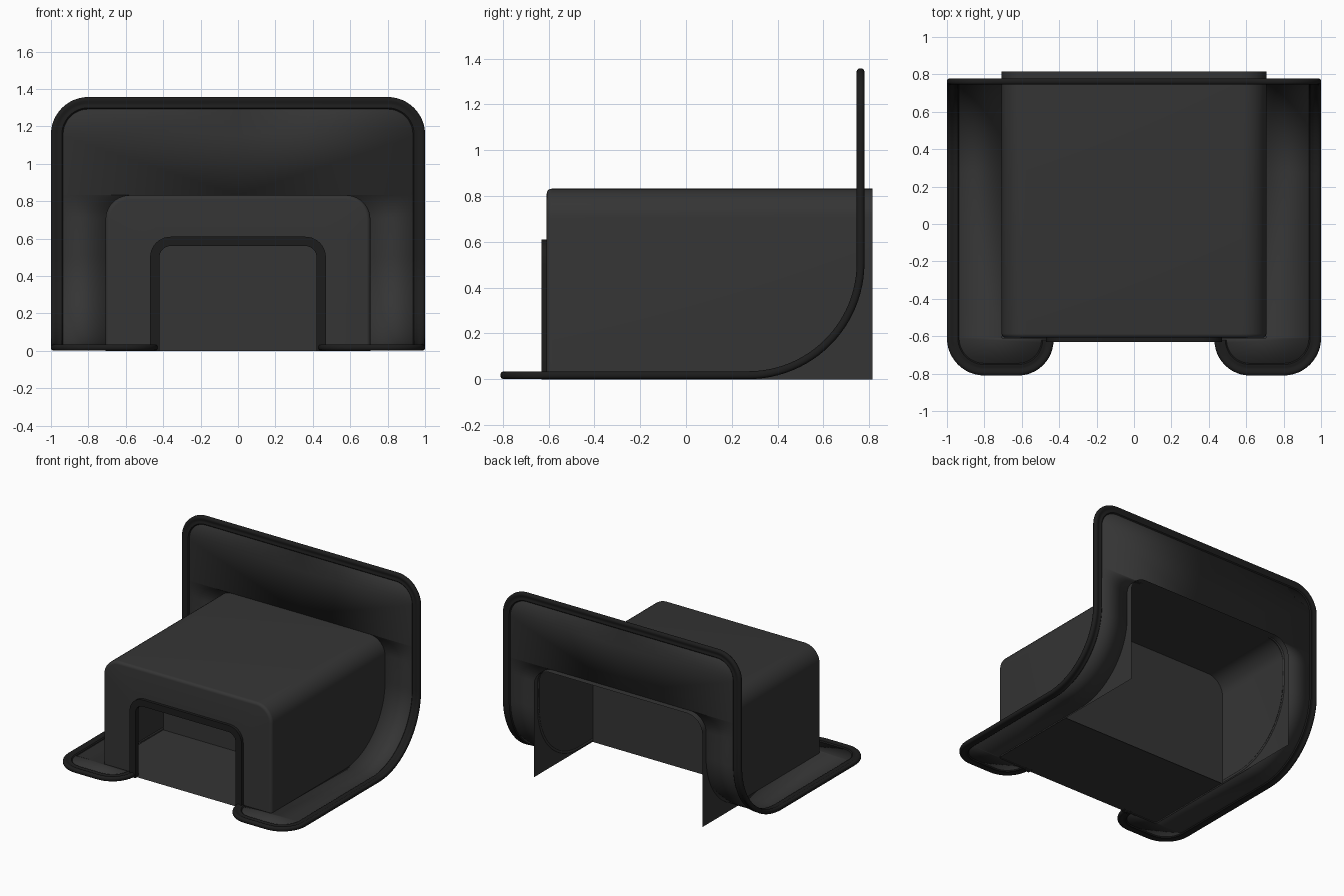
import bpy, bmesh
from math import sin, cos, pi, sqrt

if "Cube" in bpy.data.objects:
    bpy.data.objects.remove(bpy.data.objects["Cube"])


def material(name, v):
    m = bpy.data.materials.new(name)
    m.diffuse_color = (v, v, v, 1)
    m.use_nodes = True
    m.node_tree.nodes["Principled BSDF"].inputs["Base Color"].default_value = m.diffuse_color
    return m


BODY = material("dark_plastic", 0.035)
TRIM = material("black_rubber", 0.012)


def make(name, verts, faces, mat, mirror=False, thick=0):
    me = bpy.data.meshes.new(name)
    me.from_pydata(verts, [], faces)
    bm = bmesh.new()
    bm.from_mesh(me)
    bmesh.ops.remove_doubles(bm, verts=bm.verts, dist=1e-5)
    bmesh.ops.recalc_face_normals(bm, faces=bm.faces)
    bm.to_mesh(me)
    bm.free()
    ob = bpy.data.objects.new(name, me)
    bpy.context.collection.objects.link(ob)
    me.materials.append(mat)
    bpy.ops.object.select_all(action='DESELECT')
    ob.select_set(True)
    bpy.context.view_layer.objects.active = ob
    bpy.ops.object.shade_smooth_by_angle(angle=0.6)
    if thick:
        s = ob.modifiers.new("thickness", 'SOLIDIFY')
        s.thickness, s.offset = thick, 0
    if mirror:
        ob.modifiers.new("mirror", 'MIRROR')
    return ob


def loft(name, loops, mat, closed=False, **kw):
    n = len(loops[0])
    verts = [p for l in loops for p in l]
    faces = []
    for i in range(len(loops) - 1):
        for j in range(n if closed else n - 1):
            k = (j + 1) % n
            faces.append((i*n + j, i*n + k, (i+1)*n + k, (i+1)*n + j))
    if closed:
        faces += [tuple(range(n)), tuple(range((len(loops)-1)*n, len(loops)*n))]
    return make(name, verts, faces, mat, **kw)


def arch(w, h, r, y, n=10):
    """Doorway outline with rounded top corners."""
    pts = [(-w, y, 0)]
    for cx, a0 in ((r - w, pi), (w - r, pi / 2)):
        for i in range(n + 1):
            a = a0 - pi / 2 * i / n
            pts.append((cx + r*cos(a), y, h - r + r*sin(a)))
    return pts + [(w, y, 0)]


# Hood shell: tunnel with softened front edge and door opening
hood = [arch(.708, .832, .13, .815)]
for i in range(6):
    a = pi / 2 * i / 5
    d = .022 * (1 - cos(a))
    hood.append(arch(.708 - d, .832 - d, .13 - d, -.586 - .022*sin(a)))
hood.append(arch(.42, .56, .06, -.608))
loft("hood", hood, BODY)

# Door frame
loft("door_frame", [arch(.42, .56, .06, -.595), arch(.42, .56, .06, -.63),
                    arch(.47, .61, .11, -.63), arch(.47, .61, .11, -.595)], TRIM)

# Inner partition and floor
Y_IN = .11
part = arch(.705, .83, .13, Y_IN)
make("inner_partition", part, [tuple(range(len(part)))], BODY)
make("inner_floor", [(-.705, -.625, .008), (.705, -.625, .008), (.705, Y_IN, .008),
                     (-.705, Y_IN, .008)], [(0, 1, 2, 3)], BODY)

# Flange is laid out flat in (x, s), then bent: floor, quarter bend, wall
Y0, ZC, R, YW, TOP = -.81, .018, .49, .762, 1.357
S1 = YW - R - Y0
S2 = S1 + R * pi / 2
L = S2 + TOP - ZC - R


def bend(x, s, h=0):
    if s < S1:
        return (x, Y0 + s, ZC + h)
    if s < S2:
        a = (s - S1) / R
        return (x, Y0 + S1 + (R - h)*sin(a), ZC + R - (R - h)*cos(a))
    return (x, YW - h, ZC + R + s - S2)


# Flange sheet, built as rows from inner to outer edge
M, RC = .03, .17
S_ARCH = S2 + .832 - ZC - R


def outer(s):
    d = max(M + RC - s, s - (L - M - RC), 0)
    return 1 - M - RC + sqrt(max(RC*RC - d*d, 0))


def inner(s):
    if s <= .2:
        return .46 + RC - sqrt(max(RC*RC - (.2 - s)**2, 0))
    if s <= S_ARCH:
        d = max(s - (S_ARCH - .13), 0)
        return .705 - .13 + sqrt(max(.13**2 - d*d, 0))
    return 0


rows = [M + RC*(1 - cos(pi/2*i/10)) for i in range(11)] + [.201, S1]
rows += [S1 + (S2 - S1)*i/24 for i in range(1, 25)]
rows += [S_ARCH - .13 + .13*sin(pi/2*i/10) for i in range(11)] + [S_ARCH + .001]
rows += [L - M - RC + RC*sin(pi/2*i/10) for i in range(11)]
loft("flange", [[bend(inner(s), s), bend(outer(s), s)] for s in sorted(rows)],
     BODY, mirror=True, thick=.016)

# Flange rim: ridged edging swept around the outline (right half, mirrored)
path = [(.43, .19, 1, 0)]


def corner(cx, cs, r, a0, a1, n=12):
    for i in range(n + 1):
        a = a0 + (a1 - a0)*i/n
        path.append((cx + r*cos(a), cs + r*sin(a), -cos(a), -sin(a)))


corner(.62, .19, .19, pi, 1.5*pi)
corner(.80, .20, .20, 1.5*pi, 2*pi)
path.append((1, S1, -1, 0))
path += [(1, S1 + (S2 - S1)*i/24, -1, 0) for i in range(1, 25)]
corner(.80, L - .20, .20, 0, pi/2)
path.append((0, L, 0, -1))
half = [(0, .006), (.004, .013), (.012, .017), (.022, .017), (.032, .012),
        (.044, .012), (.05, .015), (.058, .015), (.065, .008)]
section = half + [(u, -h) for u, h in reversed(half)]
loft("flange_rim", [[bend(x + u*nx, s + u*ns, h) for u, h in section]
                    for x, s, nx, ns in path[1:]], TRIM, closed=True, mirror=True)
